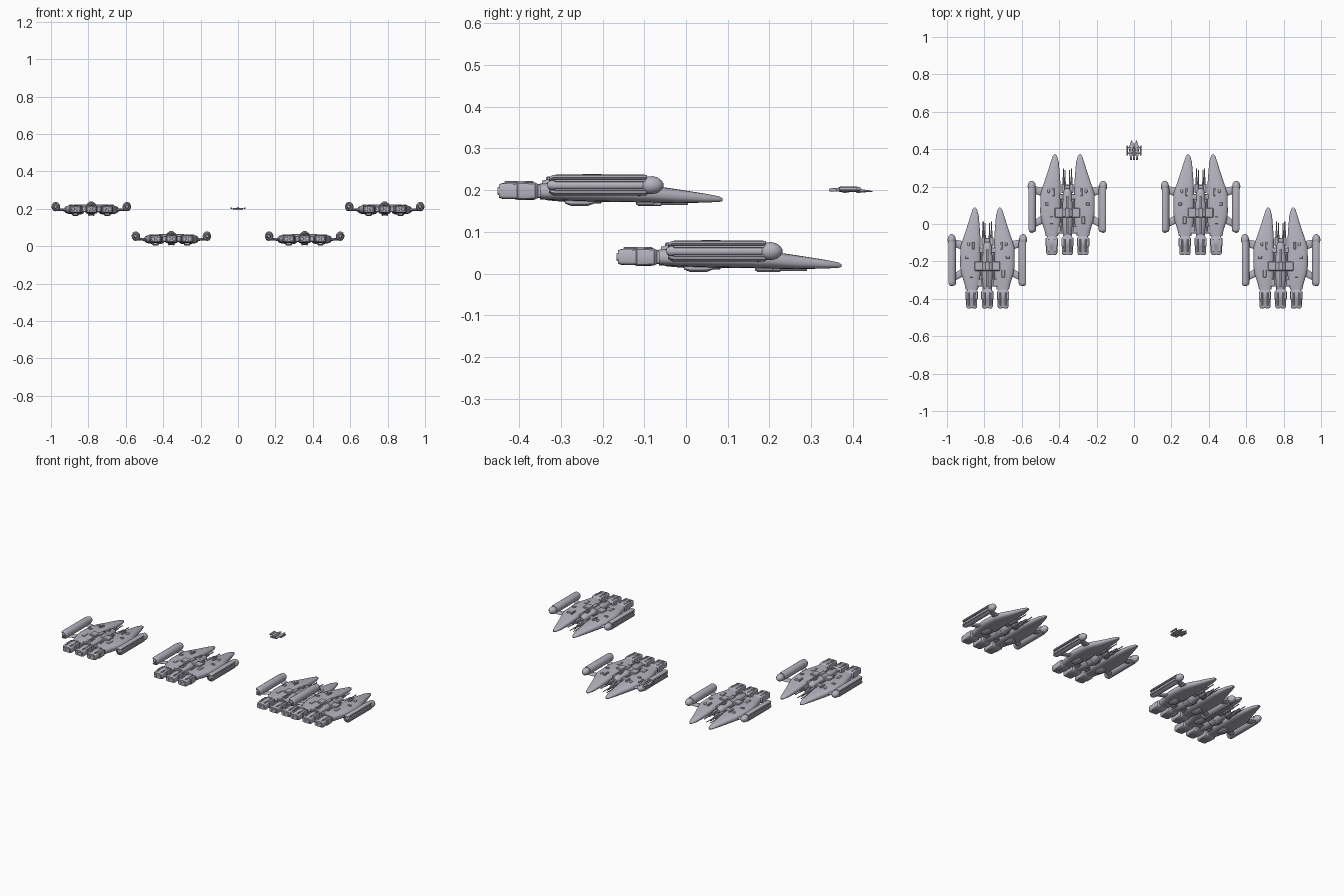
import bpy, bmesh
from math import sin, cos, pi, radians
from mathutils import Matrix, Vector

old = bpy.data.objects.get("Cube")
if old:
    bpy.data.objects.remove(old)

GREY = (0.46, 0.45, 0.52, 1)
mat = bpy.data.materials.new("hull_grey")
mat.use_nodes = True
mat.diffuse_color = GREY
mat.node_tree.nodes["Principled BSDF"].inputs["Base Color"].default_value = GREY
parts = []


def finish(name, bm):
    bmesh.ops.recalc_face_normals(bm, faces=bm.faces)
    me = bpy.data.meshes.new(name)
    bm.to_mesh(me)
    bm.free()
    me.materials.append(mat)
    ob = bpy.data.objects.new(name, me)
    bpy.context.collection.objects.link(ob)
    parts.append(ob)
    return ob


def skin(name, rings):
    """Skin a list of equal-length closed rings and cap both ends."""
    bm = bmesh.new()
    loops = [[bm.verts.new(p) for p in ring] for ring in rings]
    n = len(loops[0])
    for a, b in zip(loops, loops[1:]):
        for i in range(n):
            j = (i + 1) % n
            bm.faces.new((a[i], a[j], b[j], b[i]))
    bm.faces.new(loops[0])
    bm.faces.new(loops[-1])
    return finish(name, bm)


def oval(y, x, z, rx, rz, n=16, power=1.0):
    """Rounded section across y; a power under 1 makes it boxier."""
    def s(v):
        return abs(v) ** power * (1 if v > 0 else -1)
    angles = [2 * pi * (i + 0.5) / n for i in range(n)]
    return [(x + rx * s(cos(a)), y, z + rz * s(sin(a))) for a in angles]


def tube(name, x, z, stations, n=16, squash=1.0):
    return skin(name, [oval(y, x, z, r, r * squash, n) for y, r in stations])


def box(name, x0, x1, y0, y1, z0, z1, bevel=0.003):
    bm = bmesh.new()
    bmesh.ops.create_cube(bm, size=1)
    for v in bm.verts:
        v.co = Vector(((x0 + x1) / 2 + v.co.x * (x1 - x0),
                       (y0 + y1) / 2 + v.co.y * (y1 - y0),
                       (z0 + z1) / 2 + v.co.z * (z1 - z0)))
    bmesh.ops.bevel(bm, geom=bm.edges[:], offset=bevel, segments=1, affect='EDGES')
    return finish(name, bm)


def rod(name, a, b, r0, r1, flat=1.0):
    """Strut between two points, flattened in height."""
    a, b = Vector(a), Vector(b)
    d = (b - a).normalized()
    side = d.cross(Vector((0, 0, 1))).normalized()
    up = side.cross(d)
    return skin(name, [[p + r * (side * cos(t) + up * sin(t) * flat)
                        for t in [2 * pi * i / 12 for i in range(12)]]
                       for p, r in ((a, r0), (b, r1))])


def c_ring(y, s, x, z, sign):
    """C-shaped section, open on the outer side."""
    arc = [radians(48 + 264 * i / 18) for i in range(19)]
    pts = [(0.024 * cos(a), 0.025 * sin(a)) for a in arc]
    pts += [(0.017 * cos(a), 0.018 * sin(a)) for a in reversed(arc)]
    return [(x + sign * s * px, y, z + s * pz) for px, pz in pts]


def engine(name, x, z):
    # stepped exhaust block with a recessed waist
    rows = [(-0.163, 0.026, 0.016), (-0.155, 0.030, 0.019), (-0.12, 0.030, 0.020),
            (-0.117, 0.033, 0.022), (-0.077, 0.033, 0.021), (-0.07, 0.025, 0.017),
            (-0.045, 0.025, 0.017)]
    skin(name, [oval(y, x, z, w, h, 16, 0.35) for y, w, h in rows])
    for k in (-1, 1):
        tube(name + "_nozzle", x + k * 0.014, z, [(-0.166, 0.009), (-0.16, 0.012), (-0.15, 0.012)], 12)
        box(name + "_rib", x + k * 0.016 - 0.005, x + k * 0.016 + 0.005, -0.15, -0.08,
            z + 0.015, z + 0.024, 0.002)


# side hulls: y, inner edge, outer edge, bottom, top
HULL = [(0.373, 0.064, 0.070, 0.016, 0.022), (0.365, 0.056, 0.078, 0.014, 0.027),
        (0.33, 0.046, 0.090, 0.012, 0.034), (0.26, 0.040, 0.112, 0.011, 0.045),
        (0.20, 0.036, 0.133, 0.012, 0.054), (0.16, 0.036, 0.145, 0.013, 0.058),
        (0.06, 0.036, 0.146, 0.015, 0.061), (0.02, 0.036, 0.140, 0.016, 0.061),
        (-0.03, 0.042, 0.124, 0.018, 0.060), (-0.065, 0.050, 0.116, 0.020, 0.058)]

for sign, side in ((1, "left"), (-1, "right")):
    skin(side + "_hull", [oval(y, sign * (a + b) / 2, (lo + hi) / 2, (b - a) / 2,
                              (hi - lo) / 2, 20, 0.72) for y, a, b, lo, hi in HULL])
    engine(side + "_engine", sign * 0.084, 0.040)

    # hull fittings
    for y0, y1, x, w in ((0.15, 0.19, 0.075, 0.006), (0.10, 0.115, 0.11, 0.010),
                         (0.0, 0.04, 0.085, 0.009)):
        box(side + "_deck_fitting", sign * x - w, sign * x + w, y0, y1, 0.05, 0.064, 0.002)
    tube(side + "_turret", sign * 0.10, 0.057, [(0.167, 0.004), (0.172, 0.007), (0.182, 0.007), (0.187, 0.004)], 10)
    skin(side + "_belly_fairing", [oval(y, sign * 0.085, 0.014, w, h, 12, 0.5) for y, w, h in
         ((-0.005, 0.012, 0.004), (0.01, 0.018, 0.010), (0.05, 0.018, 0.010), (0.065, 0.012, 0.004))])

    # outboard pod: open shell around a core
    px, pz = 0.191, 0.054
    shell = [(-0.043, 0.75), (-0.034, 0.97), (-0.028, 1), (0.185, 1), (0.192, 0.95)]
    skin(side + "_pod_shell", [c_ring(y, s, sign * px, pz, sign) for y, s in shell])
    tube(side + "_pod_core", sign * px, pz, [(-0.047, 0.007), (-0.038, 0.012), (0.19, 0.012)])
    tube(side + "_pod_nose", sign * px, pz, [(0.182, 0.015), (0.19, 0.021), (0.205, 0.022),
                                            (0.217, 0.019), (0.226, 0.012), (0.231, 0.004)])
    for dz in (-0.011, 0.011):
        box(side + "_pod_rail", sign * 0.203 - 0.004, sign * 0.203 + 0.004, -0.03, 0.19,
            pz + dz - 0.003, pz + dz + 0.003, 0.001)
    rod(side + "_front_strut", (sign * 0.11, 0.165, 0.033), (sign * 0.185, 0.185, 0.038), 0.024, 0.019, 0.3)
    rod(side + "_rear_strut", (sign * 0.10, 0.045, 0.034), (sign * 0.185, -0.005, 0.038), 0.023, 0.016, 0.35)

    # forward guns
    gx = sign * 0.022
    box(side + "_gun_mount", gx - 0.010, gx + 0.010, 0.165, 0.215, 0.018, 0.040)
    tube(side + "_gun_barrel", gx, 0.029, [(0.20, 0.006), (0.25, 0.006), (0.252, 0.003), (0.298, 0.003)], 8)
    tube(side + "_chin_gun", sign * 0.012, 0.009, [(0.17, 0.005), (0.225, 0.005), (0.227, 0.0025), (0.29, 0.0025)], 8)
    tube(side + "_spine_pipe", sign * 0.032, 0.050, [(-0.04, 0.006), (0.13, 0.006)], 10)

# central body
engine("centre_engine", 0, 0.040)
tube("central_body", 0, 0.043, [(-0.06, 0.022), (-0.045, 0.026), (0.0, 0.030), (0.11, 0.030),
                               (0.125, 0.024), (0.165, 0.024), (0.18, 0.018), (0.19, 0.009)])
tube("central_collar", 0, 0.044, [(0.035, 0.031), (0.04, 0.035), (0.08, 0.035), (0.085, 0.031)])
box("dorsal_block", -0.012, 0.012, 0.035, 0.085, 0.07, 0.081)
box("dorsal_spine", -0.007, 0.007, -0.05, 0.15, 0.06, 0.075)
box("front_crossbar", -0.055, 0.055, 0.13, 0.16, 0.024, 0.050)
box("middle_crossbar", -0.068, 0.068, 0.035, 0.085, 0.028, 0.066)
box("rear_crossbar", -0.06, 0.06, -0.05, -0.01, 0.026, 0.054)
box("chin_mount", -0.018, 0.018, 0.165, 0.21, 0.006, 0.026)

# shading
bpy.ops.object.select_all(action='DESELECT')
for ob in parts:
    ob.select_set(True)
bpy.context.view_layer.objects.active = parts[0]
bpy.ops.object.shade_smooth_by_angle(angle=radians(35))
bpy.ops.object.select_all(action='DESELECT')

# formation: four full-size craft and one small distant one
FORMATION = [(0.356, 0, 0, 1), (-0.356, 0, 0, 1), (0.784, -0.285, 0.158, 1),
             (-0.784, -0.285, 0.158, 1), (0, 0.375, 0.193, 0.193)]
for k, (x, y, z, s) in enumerate(FORMATION):
    place = Matrix.Translation((x, y, z)) @ Matrix.Scale(s, 4)
    for ob in parts:
        inst = ob if k == len(FORMATION) - 1 else ob.copy()
        if inst is not ob:
            bpy.context.collection.objects.link(inst)
        inst.matrix_world = place
